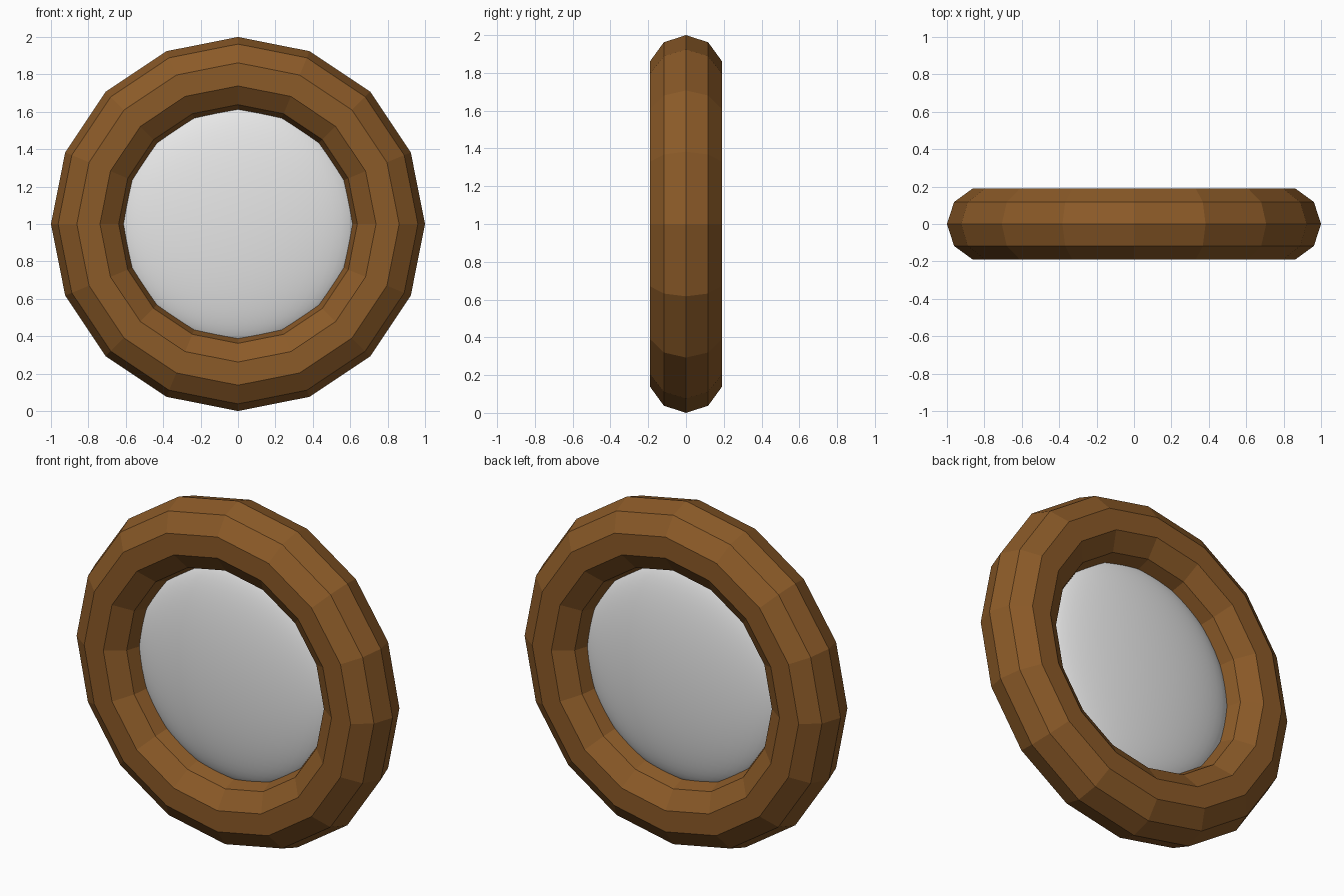
import bpy
import math

if "Cube" in bpy.data.objects:
    bpy.data.objects.remove(bpy.data.objects["Cube"])


def material(name, rgb):
    m = bpy.data.materials.new(name)
    m.diffuse_color = (*rgb, 1.0)
    m.use_nodes = True
    m.node_tree.nodes["Principled BSDF"].inputs["Base Color"].default_value = m.diffuse_color
    return m


def finish(name, mat):
    ob = bpy.context.object
    ob.name = name
    ob.data.name = name
    ob.data.materials.append(mat)
    return ob


wood = material("brown wood", (0.26, 0.103, 0.021))
glass = material("pale grey glass", (0.8, 0.8, 0.8))

# Low-poly ring frame, standing upright and facing -y
bpy.ops.mesh.primitive_torus_add(
    major_segments=16, minor_segments=10,
    major_radius=0.8, minor_radius=0.2,
    location=(0, 0, 1), rotation=(math.pi / 2, 0, 0))
finish("frame", wood)
bpy.ops.object.shade_flat()

# Smooth lens-shaped pane; its rim is buried in the frame
bpy.ops.mesh.primitive_uv_sphere_add(
    segments=48, ring_count=32, radius=1, location=(0, 0, 1))
pane = finish("pane", glass)
pane.scale = (0.64, 0.13, 0.64)
bpy.ops.object.transform_apply(location=False, rotation=False, scale=True)
bpy.ops.object.shade_smooth()
